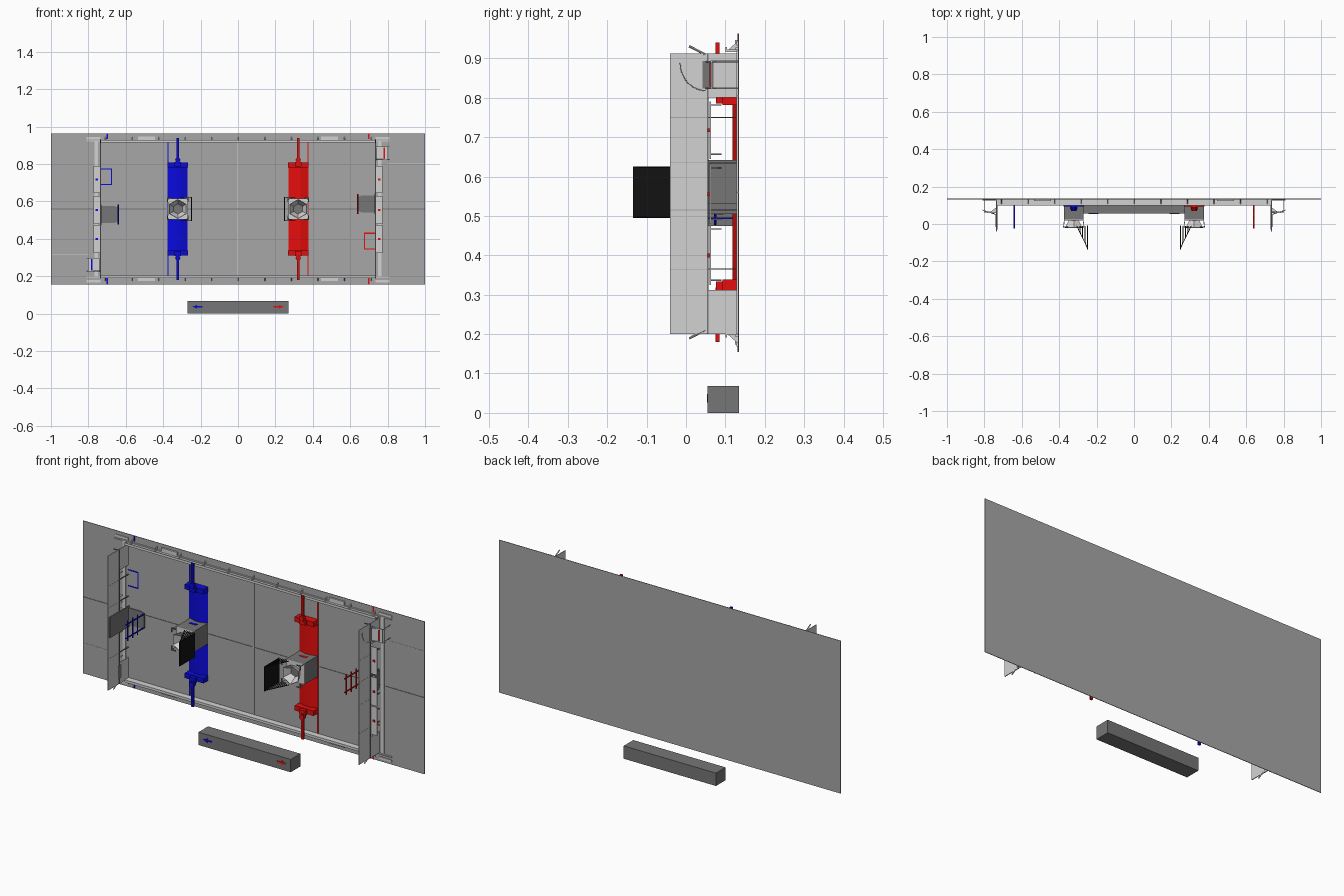
import bpy, bmesh, math
from mathutils import Vector

cube = bpy.data.objects.get("Cube")
if cube:
    bpy.data.objects.remove(cube, do_unlink=True)


def material(name, rgb):
    m = bpy.data.materials.new(name)
    m.use_nodes = True
    m.diffuse_color = (*rgb, 1)
    m.node_tree.nodes["Principled BSDF"].inputs["Base Color"].default_value = (*rgb, 1)
    return m


FLOOR = material("floor grey", (0.39, 0.39, 0.39))
LIGHT = material("light grey", (0.65, 0.65, 0.65))
DARK = material("dark grey", (0.18, 0.18, 0.18))
BLACK = material("black", (0.006, 0.006, 0.006))
RED = material("red", (0.8, 0.004, 0.004))
BLUE = material("blue", (0.003, 0.003, 0.72))
WHITE = material("white", (0.85, 0.85, 0.85))

BACK = 0.135     # back of the floor sheet
TOP = 0.132      # surface of the floor sheet
MID = 0.56       # centre height of the field
END = 0.735      # end wall position


def finish(name, bm, mat):
    bmesh.ops.recalc_face_normals(bm, faces=bm.faces)
    me = bpy.data.meshes.new(name)
    bm.to_mesh(me)
    bm.free()
    me.materials.append(mat)
    ob = bpy.data.objects.new(name, me)
    bpy.context.collection.objects.link(ob)
    return ob


def box(name, x, y, z, mat):
    """Box from three (low, high) ranges."""
    bm = bmesh.new()
    bmesh.ops.create_cube(bm, size=1)
    for v in bm.verts:
        v.co = [sum(r) / 2 + c * abs(r[1] - r[0]) for c, r in zip(v.co, (x, y, z))]
    return finish(name, bm, mat)


def prism(name, points, offset, mat):
    """Extrude a polygon along an offset."""
    bm = bmesh.new()
    face = bm.faces.new([bm.verts.new(p) for p in points])
    out = bmesh.ops.extrude_face_region(bm, geom=[face])["geom"]
    moved = [g for g in out if isinstance(g, bmesh.types.BMVert)]
    bmesh.ops.translate(bm, verts=moved, vec=Vector(offset))
    return finish(name, bm, mat)


def around(c, r):
    return (c - r, c + r)


def rod(name, a, b, r, mat):
    """Thin eight-sided rod between two points."""
    a, b = Vector(a), Vector(b)
    bm = bmesh.new()
    bmesh.ops.create_cone(bm, segments=8, radius1=r, radius2=r, depth=(b - a).length, cap_ends=True)
    turn = Vector((0, 0, 1)).rotation_difference(b - a).to_matrix()
    for v in bm.verts:
        v.co = turn @ v.co + (a + b) / 2
    return finish(name, bm, mat)


def tape(name, x, z, mat):
    return box(name, x, (TOP - 0.0015, TOP), z, mat)


# Floor sheet with its seams and tape
box("floor", (-1, 1), (TOP, BACK), (0.155, 0.963), FLOOR)
tape("cross_seam", (-1, 1), around(MID, 0.002), DARK)
tape("centre_line", around(0, 0.003), (0.2, 0.92), LIGHT)
tape("corner_line", (-1, -0.8), around(0.315, 0.0015), LIGHT)
tape("corner_line", (0.8, 1), around(0.805, 0.0015), LIGHT)

# Sign block under the sheet, with two arrows
box("sign_block", (-0.27, 0.27), (0.055, BACK), (0, 0.068), DARK)
for s, mat in ((-1, BLUE), (1, RED)):
    box("arrow_shaft", around(s * 0.205, 0.015), (0.053, 0.055), around(0.037, 0.004), mat)
    prism("arrow_head", [(s * 0.218, 0.055, 0.026), (s * 0.243, 0.055, 0.037),
                         (s * 0.218, 0.055, 0.048)], (0, -0.002, 0), mat)

# Long guard rails with feet, gates and leaning struts
for s in (-1, 1):
    edge = MID + s * 0.359
    box("guard_rail", (-END, END), (0.1, TOP), around(edge, 0.003), LIGHT)
    box("rail_cap", (-END, END), (0.1, 0.104), around(edge + s * 0.004, 0.006), LIGHT)
    box("rail_foot", (-0.81, 0.81), (0.126, TOP), around(edge + s * 0.005, 0.003), LIGHT)
    for i in range(11):
        x = (i - 5) * 0.142
        prism("rail_brace", [(x, 0.104, edge), (x, TOP, edge), (x, TOP, edge + s * 0.025)],
              (0.004, 0, 0), LIGHT)
    for x in (-0.49, 0.49):
        box("gate_plate", around(x, 0.045), (0.124, TOP), around(edge + s * 0.018, 0.009), LIGHT)
    for x in (-END, END):
        rod("corner_hook", (x, 0.05, edge - s * 0.01), (x, 0.008, edge + s * 0.012), 0.003, LIGHT)

# Each alliance half; the two are half-turn copies of each other
for s, mat, tower_z in ((-1, BLUE, 0.53), (1, RED, 0.587)):
    hub = s * 0.322

    # Field lines and marks
    tape("zone_line", around(s * 0.375, 0.003), (0.2, 0.92), mat)
    for z in ((0.155, 0.19), (0.935, 0.963)):
        tape("edge_mark", around(s * 0.7, 0.004), z, mat)
    cz = MID - s * 0.172
    for z in (cz - 0.042, cz + 0.042):
        tape("loading_mark", around(s * 0.705, 0.03), around(z, 0.003), mat)
    tape("loading_mark", around(s * 0.677, 0.003), around(cz, 0.042), mat)

    # Hub box, hexagonal funnel and its square rim corners
    box("hub_box", around(hub, 0.052), (0.025, TOP), around(MID, 0.055), DARK)
    box("hub_top", around(hub, 0.053), (0.02, 0.025), around(MID, 0.056), LIGHT)
    bm = bmesh.new()
    bmesh.ops.create_cone(bm, segments=6, radius1=0.03, radius2=0.053, depth=0.04)
    for v in bm.verts:
        v.co = (hub + v.co.y, -v.co.z, MID + v.co.x)
        v.co = (hub + (v.co.z - MID), v.co.y, MID + (v.co.x - hub))
    funnel = finish("hub_funnel", bm, LIGHT)
    funnel.modifiers.new("wall", "SOLIDIFY").thickness = 0.003
    bm = bmesh.new()
    bmesh.ops.create_circle(bm, segments=6, radius=0.03, cap_ends=True)
    for v in bm.verts:
        v.co = (hub + v.co.x, 0.018, MID + v.co.y)
    finish("funnel_floor", bm, DARK)
    for a in (-1, 1):
        for b in (-1, 1):
            box("rim_corner", around(hub + a * 0.044, 0.012), (-0.018, -0.014), around(MID + b * 0.057, 0.003), DARK)
            box("rim_corner", around(hub + a * 0.055, 0.003), (-0.018, -0.014), around(MID + b * 0.048, 0.012), DARK)
            rod("rim_post", (hub + a * 0.05, 0.022, MID + b * 0.052),
                (hub + a * 0.055, -0.016, MID + b * 0.057), 0.002, LIGHT)
    box("hub_badge", around(hub, 0.02), (0.08, 0.095), around(MID, 0.0565), mat)

    # Net behind the hub, with triangular hatched ends
    net = s * 0.248
    box("net", around(net, 0.002), (-0.135, -0.008), around(MID, 0.065), BLACK)
    for z in (MID - 0.063, MID + 0.063):
        rod("net_strut", (net, -0.13, z), (net + s * 0.058, -0.01, z), 0.002, BLACK)
        for i in range(6):
            x = i * 0.009
            rod("net_cord", (net + s * x, -0.01, z), (net + s * x, -0.13 + x * 2.07, z), 0.0017, BLACK)

    # Bumps, trench supports and trench arms either side of the hub
    for d in (-1, 1):
        inner, outer = MID + d * 0.055, MID + d * 0.222
        profile = [(-0.053, TOP), (-0.012, 0.118), (0.012, 0.118), (0.053, TOP)]
        prism("bump", [(hub + x, y, inner) for x, y in profile], (0, 0, outer - inner), mat)
        box("trench_support", around(hub, 0.055), (0.093, TOP), (outer, outer + d * 0.026), mat)
        box("trench_post", around(hub, 0.018), (0.076, 0.093), (outer + d * 0.004, outer + d * 0.03), mat)
        box("trench_arm", around(hub, 0.007), (0.075, 0.085), (outer + d * 0.02, MID + d * 0.38), mat)
        rod("arm_hinge", (hub, 0.07, outer + d * 0.04), (hub, 0.09, outer + d * 0.04), 0.014, mat)

    # Climbing tower
    for d in (-1, 1):
        box("tower_upright", around(s * 0.64, 0.003), (-0.025, TOP), around(tower_z + d * 0.036, 0.002), mat)
    for i in range(3):
        y = 0.074 - i * 0.041
        rod("tower_rung", (s * 0.64, y, tower_z - 0.053), (s * 0.64, y, tower_z + 0.053), 0.003, mat)
    prism("tower_base", [(s * x, TOP, tower_z + z) for x, z in
                         ((END, -0.045), (0.66, -0.045), (0.638, -0.036), (0.638, 0.036), (0.66, 0.045), (END, 0.045))],
          (0, -0.005, 0), DARK)
    box("tower_back", around(s * 0.731, 0.002), (-0.03, TOP), around(tower_z, 0.055), DARK)

    # End wall: tall upper panels, solid corner panels, thin posts and shelves
    wall = around(s * END, 0.002)
    box("end_wall", wall, (-0.04, 0.055), (0.2, 0.912), LIGHT)
    for z in (0.2, 0.8):
        box("corner_panel", wall, (0.055, TOP), (z, z + 0.112), LIGHT)
    for z in (0.365, 0.515, 0.635, 0.75):
        box("wall_post", around(s * END, 0.003), (0.055, TOP), around(z, 0.0015), DARK)
        box("panel_seam", around(s * END, 0.0026), (-0.04, 0.055), around(z, 0.0008), FLOOR)
    box("wall_beam", around(s * END, 0.003), (0.053, 0.057), (0.2, 0.912), DARK)
    box("wall_sill", around(s * 0.757, 0.009), (0.128, TOP), (0.2, 0.92), LIGHT)
    for low, high in ((0.325, 0.475), (0.48, 0.63), (0.645, 0.79)):
        box("driver_shelf", around(s * 0.754, 0.018), (0.06, 0.063), (low, high), LIGHT)
        for z in (low + 0.01, high - 0.01):
            prism("shelf_brace", [(s * END, 0.063, z), (s * 0.77, 0.063, z), (s * END, 0.09, z)],
                  (0, 0, 0.003), LIGHT)
        box("shelf_button", around(s * 0.755, 0.006), (0.055, 0.06), around((low + high) / 2, 0.005), mat)
    for z in (0.168, 0.932):
        prism("corner_foot", [(s * 0.735, TOP, z), (s * 0.81, TOP, z), (s * 0.81, TOP, z + 0.012),
                              (s * 0.735, TOP, z + 0.012)], (0, -0.004, 0), LIGHT)

    # Loading station outside one corner
    oz = MID + s * 0.298
    box("station_tray", around(s * 0.77, 0.033), (0.062, 0.066), around(oz, 0.036), LIGHT)
    box("station_opening", around(s * END, 0.003), (0.042, 0.07), around(oz, 0.035), DARK)
    box("station_stripe", around(s * 0.782, 0.003), (0.06, 0.062), around(oz, 0.03), mat)
    for d in (-1, 1):
        rod("station_leg", (s * 0.8, 0.064, oz + d * 0.034), (s * 0.8, TOP, oz + d * 0.034), 0.002, LIGHT)
        rod("station_brace", (s * END, 0.05, oz + d * 0.034), (s * 0.81, 0.075, oz + d * 0.034), 0.002, LIGHT)
    arc = [(math.sin(t * math.pi / 16), math.cos(t * math.pi / 16)) for t in range(9)]
    for (a, b), (c, e) in zip(arc, arc[1:]):
        rod("station_arc", (s * 0.738, 0.05 - 0.065 * b, oz + 0.03 - 0.07 * a),
            (s * 0.738, 0.05 - 0.065 * e, oz + 0.03 - 0.07 * c), 0.0012, FLOOR)
